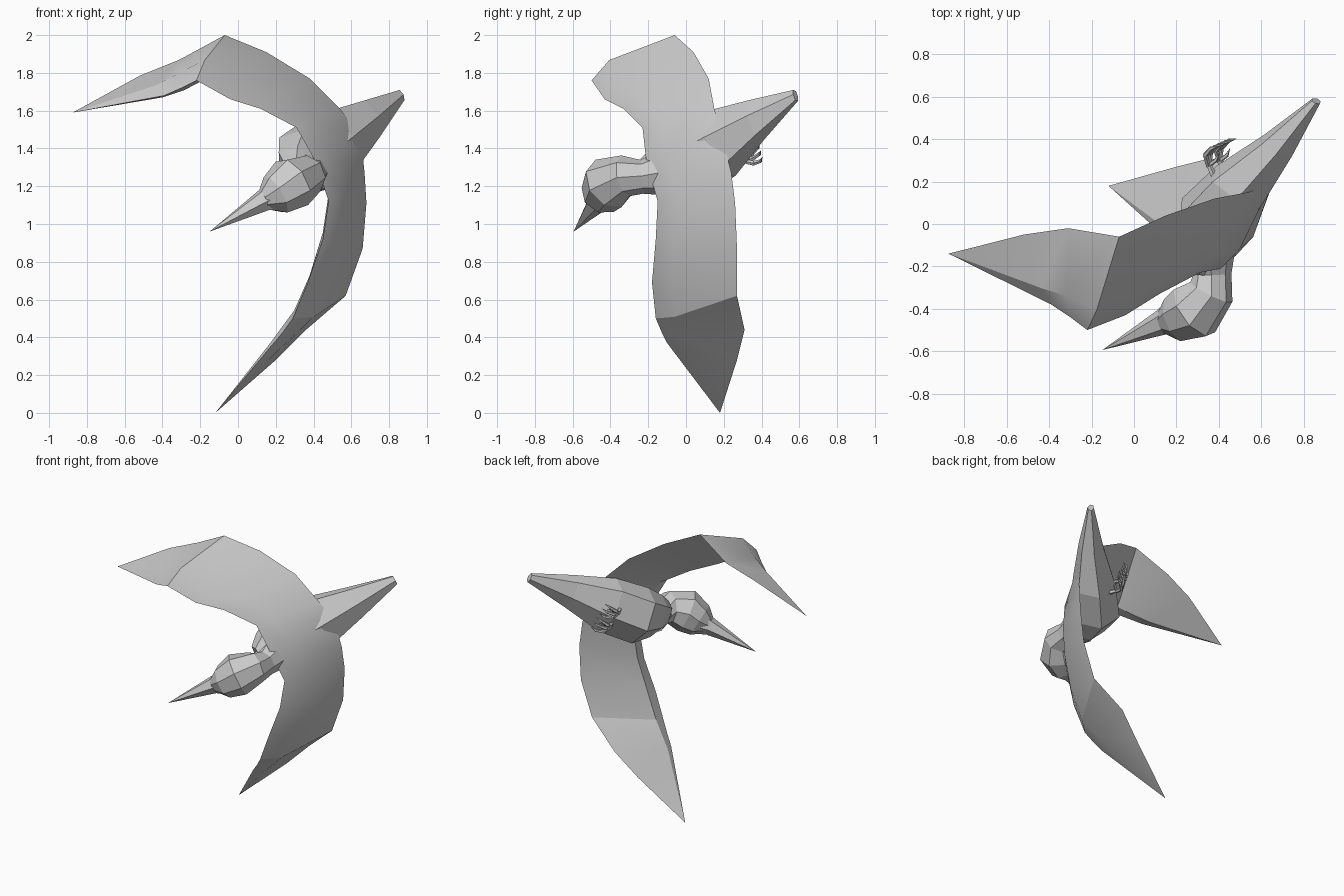
import bpy, bmesh, math
from mathutils import Vector

if "Cube" in bpy.data.objects:
    bpy.data.objects.remove(bpy.data.objects["Cube"])

# banked bird frame: tailward, right-wing and dorsal directions
A = Vector((0.48, 0.78, 0.39)).normalized()
S = Vector((-0.42, -0.18, 0.89))
S = (S - A * S.dot(A)).normalized()
D = A.cross(S).normalized()
TAIL = Vector((0.86, 0.58, 1.68))


def local(t, s, d):
    return TAIL - A * t + S * s + D * d


def loft(name, rings, smooth=False):
    bm = bmesh.new()
    rows = [[bm.verts.new(p) for p in r] for r in rings]
    n = len(rows[0])
    for r0, r1 in zip(rows, rows[1:]):
        for i in range(n):
            j = (i + 1) % n
            bm.faces.new((r0[i], r0[j], r1[j], r1[i]))
    bm.faces.new(rows[0][::-1])
    bm.faces.new(rows[-1])
    bmesh.ops.remove_doubles(bm, verts=bm.verts, dist=0.0005)
    bmesh.ops.recalc_face_normals(bm, faces=bm.faces)
    me = bpy.data.meshes.new(name)
    bm.to_mesh(me)
    bm.free()
    ob = bpy.data.objects.new(name, me)
    bpy.context.collection.objects.link(ob)
    if smooth:
        bpy.ops.object.select_all(action='DESELECT')
        ob.select_set(True)
        bpy.context.view_layer.objects.active = ob
        bpy.ops.object.shade_smooth_by_angle(angle=math.radians(25))
    return ob


def oval(c, u, v, ru, rv, n):
    return [c + u * ru * math.cos(2 * math.pi * (i + .5) / n)
            + v * rv * math.sin(2 * math.pi * (i + .5) / n) for i in range(n)]


def tube(name, path, n):
    # tapered tube through (point, radius) pairs
    pts = [Vector(p) for p, r in path]
    rings = []
    for i, (p, r) in enumerate(path):
        tan = (pts[min(i + 1, len(pts) - 1)] - pts[max(i - 1, 0)]).normalized()
        u = (S - tan * S.dot(tan)).normalized()
        rings.append(oval(pts[i], u, u.cross(tan), r, r, n))
    return loft(name, rings)


# body and tail: (distance from tail end, dorsal shift, half width, half depth)
body = [(0, 0, .035, .022), (.30, -.045, .12, .085), (.58, -.105, .20, .145),
        (.82, -.14, .20, .17), (.96, -.10, .15, .13), (1.04, -.06, .10, .085)]
loft("body_and_tail", [oval(local(t, 0, d), S, D, w, h, 6) for t, d, w, h in body])

# neck and head
tube("neck_and_head", [((.36, -.12, 1.27), .12), ((.37, -.235, 1.25), .09),
                       ((.365, -.32, 1.255), .11), ((.285, -.41, 1.215), .145),
                       ((.20, -.445, 1.155), .115), ((.135, -.465, 1.125), .055)], 8)

# beak
tube("beak", [((.19, -.44, 1.145), .085), ((.13, -.465, 1.12), .06),
              ((-.15, -.595, .96), .0)], 6)

# wings: one continuous span of (leading edge, trailing edge, thickness) stations
right = [((-.39, -.38, 1.68), (-.52, -.05, 1.785), .03),
         ((-.30, -.44, 1.72), (-.31, -.02, 1.87), .04),
         ((-.22, -.50, 1.76), (-.07, -.06, 2.0), .05),
         ((-.04, -.43, 1.66), (.15, .04, 1.91), .04),
         ((.12, -.33, 1.61), (.38, .12, 1.77), .04),
         ((.31, -.23, 1.51), (.54, .15, 1.61), .035)]
middle = [((.41, -.21, 1.33), (.65, .19, 1.47), .03)]
left = [((.48, -.15, 1.12), (.67, .24, 1.27), .035),
        ((.45, -.16, .92), (.68, .26, 1.11), .04),
        ((.37, -.18, .69), (.66, .27, .87), .04),
        ((.29, -.16, .50), (.57, .27, .62), .045),
        ((.24, -.13, .43), (.36, .31, .44), .035),
        ((.19, -.10, .37), (.20, .27, .28), .025)]
tip_r, tip_l = (-.875, -.14, 1.59), (-.12, .18, 0)
stations = [(tip_r, tip_r, 0)] + right + middle + left + [(tip_l, tip_l, 0)]
lead = [Vector(st[0]) for st in stations]
trail = [Vector(st[1]) for st in stations]
rings = []
for i, (_, _, th) in enumerate(stations):
    a, b = max(i - 1, 0), min(i + 1, len(stations) - 1)
    span = lead[a] - lead[b] + trail[a] - trail[b]
    nrm = (trail[i] - lead[i]).cross(span).normalized()
    rings.append([lead[i], lead[i].lerp(trail[i], .27) + nrm * th, trail[i],
                  lead[i].lerp(trail[i], .15) - nrm * th])
loft("wings", rings, True)

# feet: short leg, three swept toes and one back toe each
for side, label in ((1, "right"), (-1, "left")):
    s = side * .06
    tube(label + "_leg", [(local(.62, s, -.19), .016), (local(.57, s, -.27), .013)], 5)
    for i, fan in enumerate((-.04, 0, .04)):
        tube(f"{label}_toe_{i + 1}",
             [(local(.58, s, -.265), .012), (local(.53, s + fan * .7, -.30), .013),
              (local(.48, s + fan, -.29), .010), (local(.445, s + fan, -.26), .0)], 5)
    tube(label + "_back_toe",
         [(local(.57, s, -.265), .011), (local(.53, s, -.25), .010),
          (local(.49, s, -.255), .0)], 5)
